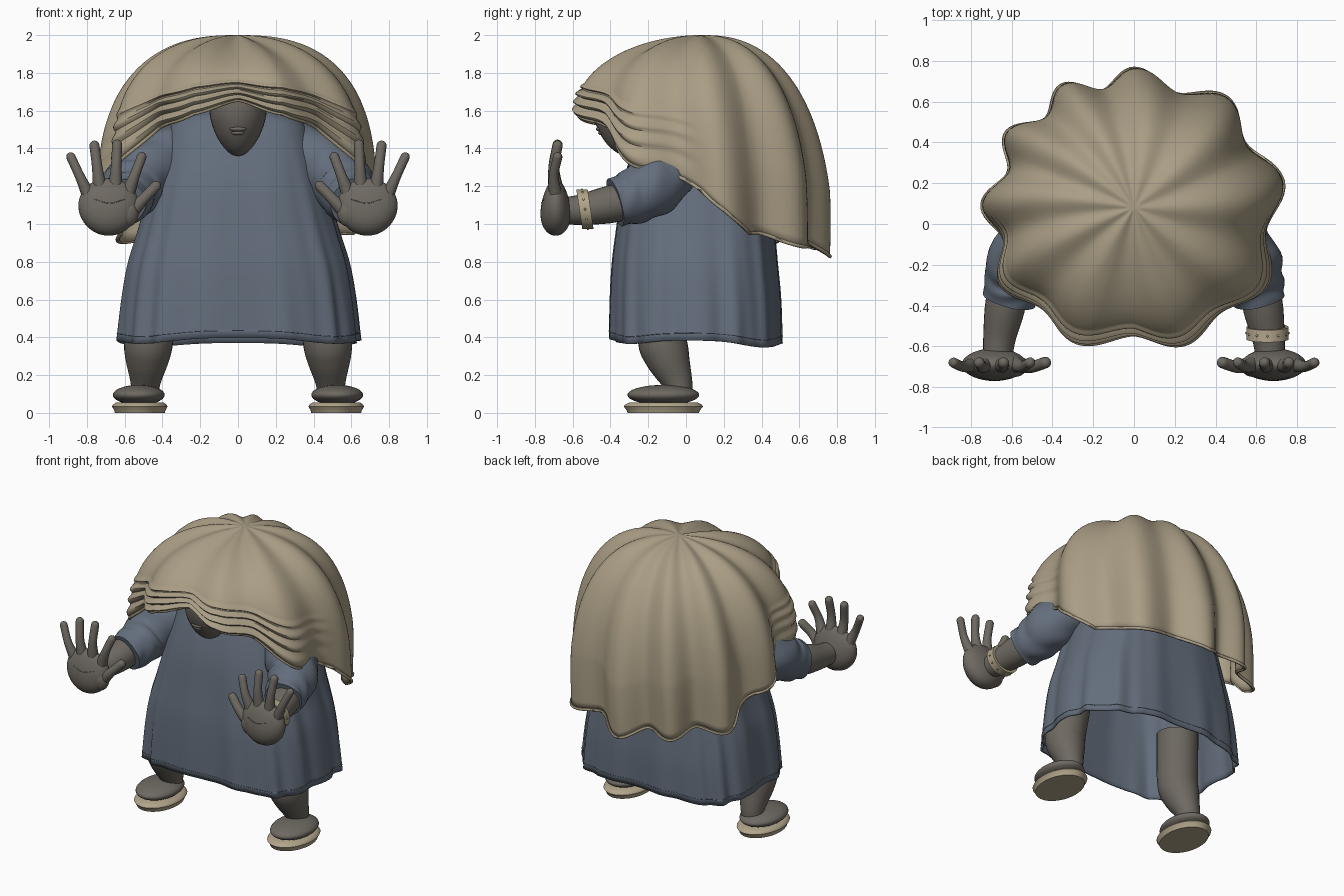
import bpy, bmesh, math
from math import sin, cos, pi, radians
from mathutils import Vector

if "Cube" in bpy.data.objects:
    bpy.data.objects.remove(bpy.data.objects["Cube"])


def material(name, rgb):
    m = bpy.data.materials.new(name)
    m.use_nodes = True
    m.diffuse_color = (*rgb, 1)
    m.node_tree.nodes["Principled BSDF"].inputs["Base Color"].default_value = (*rgb, 1)
    return m


TAN = material("tan cloth", (0.40, 0.34, 0.235))
BLUE = material("blue grey cloth", (0.125, 0.155, 0.2))
SKIN = material("grey brown skin", (0.155, 0.14, 0.12))
CREAM = material("cream leather", (0.44, 0.375, 0.255))
made = []


def finish(name, bm, mat):
    bmesh.ops.recalc_face_normals(bm, faces=bm.faces)
    me = bpy.data.meshes.new(name)
    bm.to_mesh(me)
    bm.free()
    me.materials.append(mat)
    ob = bpy.data.objects.new(name, me)
    bpy.context.collection.objects.link(ob)
    made.append(ob)
    return ob


def loft(name, rings, mat, caps=(True, True), loop=False):
    """Skin closed rings of points in order."""
    bm = bmesh.new()
    vs = [[bm.verts.new(p) for p in ring] for ring in rings]
    n = len(vs[0])
    for a, b in zip(vs, vs[1:] + vs[:1] if loop else vs[1:]):
        for i in range(n):
            bm.faces.new((a[i], a[(i + 1) % n], b[(i + 1) % n], b[i]))
    if caps[0]:
        bm.faces.new(vs[0])
    if caps[1]:
        bm.faces.new(vs[-1])
    return finish(name, bm, mat)


def sample(keys, x):
    """Linear interpolation in a short table of (x, value)."""
    for (x0, a), (x1, b) in zip(keys, keys[1:]):
        if x <= x1:
            return a + (b - a) * (x - x0) / (x1 - x0)
    return keys[-1][1]


def spline(pts, steps):
    """Catmull-Rom through equal-length tuples."""
    p = [Vector(q) for q in pts]
    p = [2 * p[0] - p[1]] + p + [2 * p[-1] - p[-2]]
    out = []
    for i in range(1, len(p) - 2):
        a, b, c, d = p[i - 1:i + 3]
        for k in range(steps):
            t = k / steps
            out.append(0.5 * (2 * b + (c - a) * t + (2 * a - 5 * b + 4 * c - d) * t * t
                              + (3 * b - a - 3 * c + d) * t ** 3))
    return out + [p[-2]]


def tube(name, pts, mat, sides=20, steps=5, round_tip=False, closed=False, wrinkle=0.0):
    """Sweep a circle along points (x, y, z, radius)."""
    path = [Vector(q) for q in (pts if closed else spline(pts, steps))]
    if round_tip:
        end, d = path[-1].copy(), (path[-1] - path[-2]).xyz.normalized()
        for k in range(1, 6):
            a = k * pi / 2 / 5.3
            path.append(Vector((*(end.xyz + d * end.w * sin(a)), end.w * cos(a))))
    rings, n, side = [], len(path), None
    for i, q in enumerate(path):
        nxt = path[(i + 1) % n] if closed else path[min(i + 1, n - 1)]
        prv = path[i - 1] if closed else path[max(i - 1, 0)]
        t = (nxt.xyz - prv.xyz).normalized()
        ref = side or (Vector((1, 0, 0)) if abs(t.x) < 0.9 else Vector((0, 0, 1)))
        side = (ref - t * ref.dot(t)).normalized()
        up = t.cross(side)
        ring = []
        for j in range(sides):
            a = 2 * pi * j / sides
            r = q.w * (1 + wrinkle * sin(i * 0.8 + 2 * sin(a * 2)) * (0.6 + 0.4 * cos(3 * a)))
            ring.append(q.xyz + (side * cos(a) + up * sin(a)) * r)
        rings.append(ring)
    return loft(name, rings, mat, caps=(not closed, not closed), loop=closed)


def ball(name, centre, size, mat, shape=lambda p: p):
    bm = bmesh.new()
    bmesh.ops.create_uvsphere(bm, u_segments=36, v_segments=24, radius=1)
    for v in bm.verts:
        p = shape(v.co.copy())
        v.co = Vector(centre) + Vector(p[k] * size[k] for k in range(3))
    return finish(name, bm, mat)


# Draped cloak: short over the face, long down the back (degrees from front, hem height)
HEM = [(0, 1.635), (20, 1.605), (40, 1.49), (60, 1.34), (80, 1.225), (90, 1.18),
       (100, 1.09), (113, 0.94), (130, 0.91), (160, 0.885), (180, 0.85)]


def cloak(theta, t):
    away = math.degrees(math.acos(max(-1, min(1, -sin(theta)))))
    front, back = max(0, -sin(theta)), max(0, sin(theta))
    turn = theta - pi / 2
    if turn > pi:
        turn -= 2 * pi
    # folds are a little wider on the left half, uneven on the right half
    if cos(theta) > 0:
        phase = 9 * turn
    else:
        phase = 11 * turn + 2 * sin(pi * max(0, turn / pi) ** 1.5)
    lobe = cos(phase + 1.8 * (1 - t))
    p = 2.12 + 0.26 * sin(theta) + 0.48 * abs(cos(theta))
    drop = 2.0 - sample(HEM, away) + 0.022 * lobe * t
    phi = t * pi / 2
    radius = 0.645 + 0.05 * cos(theta) ** 2 + 0.05 * front * abs(cos(theta)) + 0.01 * back
    r = radius * sin(phi) ** (2 / p) * (1 + 0.072 * lobe * t ** 0.6 * (1 - 0.25 * front))
    # stacked pleats above the face
    if t > 0.74:
        step = ((t - 0.74) / 0.065) % 1
        r += 0.03 * min(1, front * 1.4) * (sin(pi * step ** 1.6) - 0.3) * min(1, (t - 0.74) * 14)
    # the back hem tucks slightly inward
    r -= 0.02 * back * max(0, t - 0.85) / 0.15
    z = 2.0 - drop * (1 - max(0, cos(phi)) ** (2 / p))
    # creases gathered at the crown
    z -= 0.02 * (1 - lobe) * sin(pi * t) * (1 - t)
    return Vector((r * cos(theta), 0.08 + r * sin(theta), z))


N = 220
angles = [2 * pi * i / N for i in range(N)]
cape = loft("cloak", [[cloak(a, 0.012 + 0.988 * k / 90) for a in angles]
                      for k in range(91)], TAN, caps=(True, False))
mod = cape.modifiers.new("cloth thickness", "SOLIDIFY")
mod.thickness, mod.offset = 0.014, -1
tube("cloak_hem", [(*cloak(a, 1), 0.01) for a in angles], TAN, sides=8, closed=True)

# Robe: boxy bell, open at the bottom; rows are z, half width, front y, back y
ROWS = [(0.37, 0.64, -0.405, 0.505), (0.6, 0.615, -0.40, 0.50), (0.78, 0.585, -0.39, 0.485),
        (0.95, 0.535, -0.37, 0.47), (1.2, 0.465, -0.335, 0.44), (1.42, 0.40, -0.275, 0.37),
        (1.53, 0.35, -0.23, 0.29), (1.59, 0.24, -0.18, 0.22), (1.62, 0.08, -0.1, 0.14)]


def power(v, e):
    return math.copysign(abs(v) ** e, v)


def robe_ring(row):
    z, w, y0, y1 = row
    low = max(0, 1.5 - z)
    ring = []
    for a in angles:
        f = 1 + 0.014 * low * cos(15 * a + 0.8 * sin(3 * a)) + 0.007 * low * sin(23 * a + 2 * z)
        ring.append(Vector((w * f * power(cos(a), 0.68),
                            (y0 + y1) / 2 + (y1 - y0) / 2 * f * power(sin(a), 0.68),
                            z + 0.012 * low * cos(4 * a) - 0.012 * low * sin(a))))
    return ring


rows = spline(ROWS, 6)
robe = loft("robe", [robe_ring(r) for r in rows], BLUE, caps=(False, True))
mod = robe.modifiers.new("cloth thickness", "SOLIDIFY")
mod.thickness, mod.offset = 0.01, -1
tube("robe_hem_seam", [(*p, 0.0025) for p in robe_ring(rows[1])], BLUE, sides=6, closed=True)

# Head peeking out under the cloak, with a tapered chin
ball("head", (0, -0.32, 1.58), (0.15, 0.17, 0.22), SKIN,
     lambda p: Vector((p.x * (1 + 0.22 * min(0, p.z)), p.y * (1 + 0.1 * p.z) - 0.1 * p.z, p.z)))
ball("upper_lip", (0, -0.455, 1.503), (0.045, 0.022, 0.014), SKIN)
ball("lower_lip", (0, -0.445, 1.482), (0.038, 0.02, 0.012), SKIN)

FINGERS = [("little", (0.79, 1.15), (0.885, 1.355), 0.026), ("ring", (0.73, 1.18), (0.76, 1.415), 0.028),
           ("middle", (0.65, 1.19), (0.64, 1.42), 0.028), ("index", (0.58, 1.17), (0.51, 1.355), 0.027),
           ("thumb", (0.57, 1.06), (0.435, 1.2), 0.03)]

for s, label in ((1, "left"), (-1, "right")):
    # Sleeve, sagging at the elbow and closing on the forearm
    tube(label + "_sleeve", [(s * 0.30, 0.0, 1.42, 0.13), (s * 0.44, -0.08, 1.32, 0.16),
                             (s * 0.55, -0.17, 1.21, 0.165), (s * 0.59, -0.28, 1.145, 0.145),
                             (s * 0.615, -0.375, 1.115, 0.128)],
         BLUE, sides=40, steps=8, wrinkle=0.045)
    tube(label + "_forearm", [(s * 0.61, -0.28, 1.13, 0.1), (s * 0.635, -0.42, 1.1, 0.098),
                              (s * 0.66, -0.56, 1.075, 0.08), (s * 0.67, -0.67, 1.07, 0.07)], SKIN, sides=28)

    # Hand raised with the palm forward
    ball(label + "_palm", (s * 0.685, -0.69, 1.09), (0.16, 0.078, 0.152), SKIN,
         lambda p: Vector((p.x * (1 + 0.05 * p.z), p.y * (1 - 0.25 * p.z), p.z)))
    ball(label + "_thumb_pad", (s * 0.585, -0.7, 1.06), (0.06, 0.05, 0.075), SKIN)
    for finger, (x0, z0), (x1, z1), r in FINGERS:
        mx, mz = (x0 + x1) / 2, (z0 + z1) / 2
        tube(f"{label}_{finger}_finger", [(s * x0, -0.69, z0, r * 1.4), (s * mx, -0.7, mz, r),
                                          (s * x1, -0.68, z1, r * 0.95)],
             SKIN, sides=16, round_tip=True)
    for k, z in enumerate((1.11, 1.03)):
        tube(f"{label}_palm_crease_{k}", [(s * 0.6, -0.752, z + 0.02, 0.002), (s * 0.68, -0.766, z, 0.002),
                                          (s * 0.76, -0.752, z + 0.02, 0.002)], SKIN, sides=6)

    # Leg, shoe and sole
    tube(label + "_leg", [(s * 0.495, -0.04, 0.08, 0.07), (s * 0.49, -0.045, 0.16, 0.08),
                          (s * 0.48, -0.1, 0.3, 0.12), (s * 0.47, -0.125, 0.42, 0.132),
                          (s * 0.44, -0.09, 0.74, 0.135)], SKIN, sides=28)
    ball(label + "_shoe", (s * 0.525, -0.12, 0.095), (0.137, 0.19, 0.053), SKIN)
    sole = [(0.9, 0), (0.92, 0.012), (1, 0.034), (0.97, 0.043), (0.85, 0.056)]
    loft(label + "_sole", [[Vector((s * 0.52 + 0.147 * f * cos(a), -0.12 + 0.21 * f * sin(a), z))
                            for a in angles[::4]] for f, z in sole], CREAM)

# Studded bracelet on the left wrist, leaning back at the top
BAND = [(0.104, -0.505), (0.104, -0.565), (0.086, -0.565), (0.086, -0.505)]


def band_point(r, y, a):
    return Vector((0.655 + r * cos(a), y - 0.15 * r * sin(a), 1.078 + r * sin(a)))


loft("bracelet", [[band_point(r, y, a) for a in angles[::5]] for r, y in BAND],
     CREAM, caps=(False, False), loop=True)
for k in range(12):
    ball(f"bracelet_stud_{k}", band_point(0.104, -0.535, 2 * pi * k / 12), (0.006, 0.006, 0.006), CREAM)

# Smooth shading with sharp edges kept
bpy.ops.object.select_all(action="DESELECT")
for ob in made:
    ob.select_set(True)
bpy.context.view_layer.objects.active = made[0]
bpy.ops.object.shade_smooth_by_angle(angle=radians(45))
